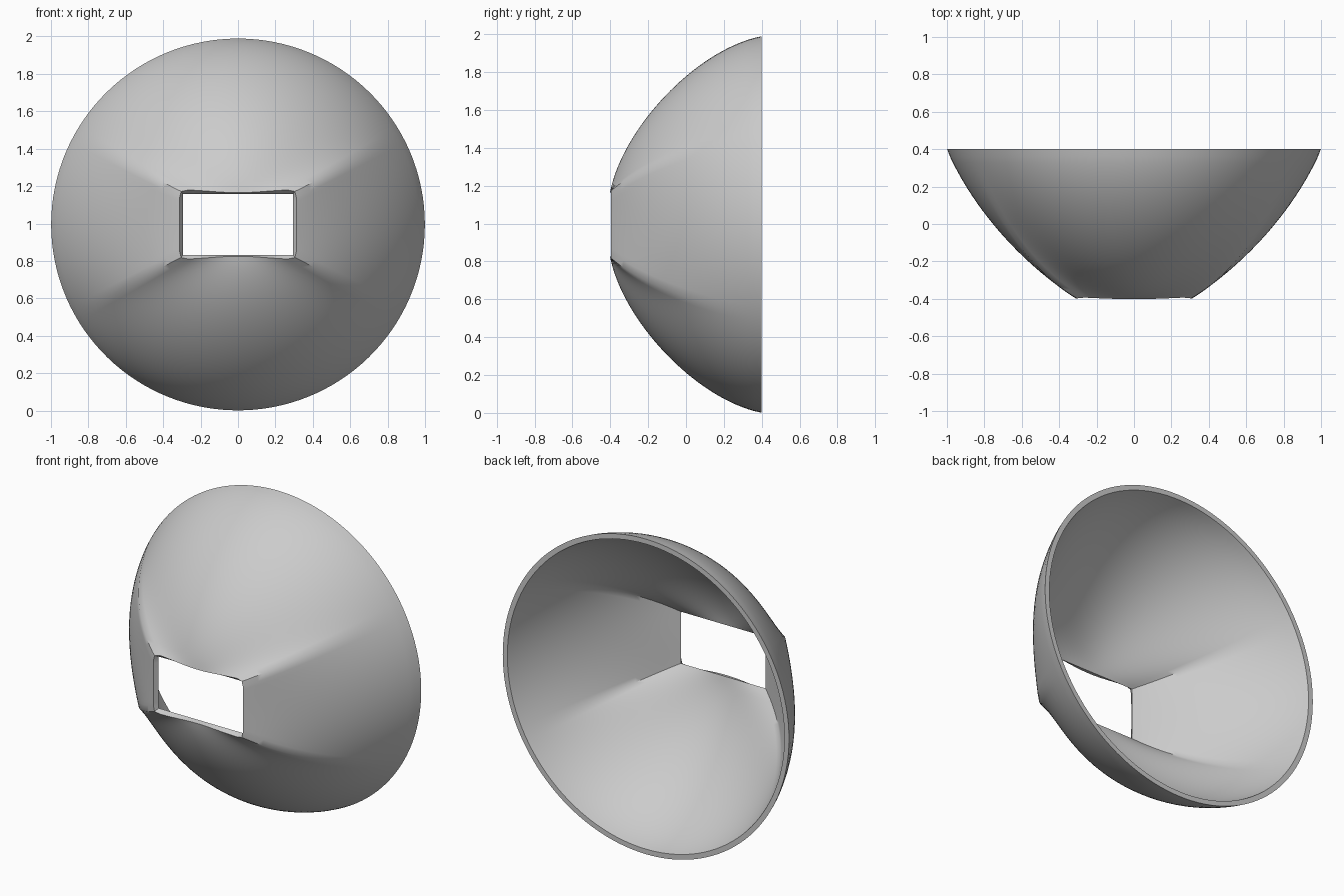
import bpy, bmesh, math
from mathutils import Vector

if "Cube" in bpy.data.objects:
    bpy.data.objects.remove(bpy.data.objects["Cube"], do_unlink=True)

CENTRE_Z = 0.995
HALF_W, HALF_H = 0.295, 0.163      # window opening
FRONT, BACK = -0.37, 0.4           # depth range of the inner skin
WALL = 0.032
RINGS = 32


def material(name, colour):
    mat = bpy.data.materials.new(name)
    mat.use_nodes = True
    mat.diffuse_color = colour
    mat.node_tree.nodes["Principled BSDF"].inputs["Base Color"].default_value = colour
    return mat


def sector(start, end, steps):
    return [start + (end - start) * i / steps for i in range(steps)]


def lerp(a, b, f):
    return a + (b - a) * f


def profile(angle):
    """Curve from the window edge to the round rim along one direction."""
    c, s = math.cos(angle), math.sin(angle)
    lift = s * s
    inner = min(HALF_W / max(abs(c), 1e-6), HALF_H / max(abs(s), 1e-6))
    outer = lerp(0.967, 0.962, lift)
    a0 = math.radians(lerp(57, 79, lift))
    a1 = math.radians(lerp(24, 12, lift))
    p0, p3 = Vector((inner, FRONT)), Vector((outer, BACK))
    p1 = p0 + 0.33 * Vector((math.sin(a0), math.cos(a0)))
    p2 = p3 - 0.34 * Vector((math.sin(a1), math.cos(a1)))
    for i in range(RINGS + 1):
        t = i / RINGS
        u = 1 - t
        r, y = u**3 * p0 + 3 * u * u * t * p1 + 3 * u * t * t * p2 + t**3 * p3
        yield Vector((r * c, y, CENTRE_Z + r * s))


# Directions around the shell, with one exactly on each window corner
corner = math.atan2(HALF_H, HALF_W)
angles = (sector(-corner, corner, 20) + sector(corner, math.pi - corner, 44)
          + sector(math.pi - corner, math.pi + corner, 20)
          + sector(math.pi + corner, 2 * math.pi - corner, 44))
count = len(angles)

# Inner skin
bm = bmesh.new()
inner = [[bm.verts.new(p) for p in profile(a)] for a in angles]
for i in range(count):
    a, b = inner[i], inner[(i + 1) % count]
    for j in range(RINGS):
        bm.faces.new((a[j], a[j + 1], b[j + 1], b[j]))
bm.normal_update()

# Outer skin, pushed out along the surface normals with a flat back rim
outer = []
for col, ang in zip(inner, angles):
    radial = Vector((math.cos(ang), 0, math.sin(ang)))
    new = []
    for j, v in enumerate(col):
        n = v.normal.copy()
        if n.dot(radial) < 0:
            n.negate()
        new.append(bm.verts.new(v.co + WALL * (radial if j == RINGS else n)))
    outer.append(new)

# Outer faces, window frame and back rim
for i in range(count):
    k = (i + 1) % count
    for j in range(RINGS):
        bm.faces.new((outer[i][j], outer[k][j], outer[k][j + 1], outer[i][j + 1]))
    for j in (0, RINGS):
        bm.faces.new((inner[i][j], inner[k][j], outer[k][j], outer[i][j]))
bmesh.ops.recalc_face_normals(bm, faces=bm.faces)

mesh = bpy.data.meshes.new("bowl_shell")
bm.to_mesh(mesh)
bm.free()
mesh.materials.append(material("light_grey", (0.6, 0.6, 0.6, 1)))
shell = bpy.data.objects.new("bowl_shell", mesh)
bpy.context.collection.objects.link(shell)

# Smooth skin with crisp rims
bpy.ops.object.select_all(action='DESELECT')
shell.select_set(True)
bpy.context.view_layer.objects.active = shell
bpy.ops.object.shade_smooth_by_angle(angle=math.radians(40))
